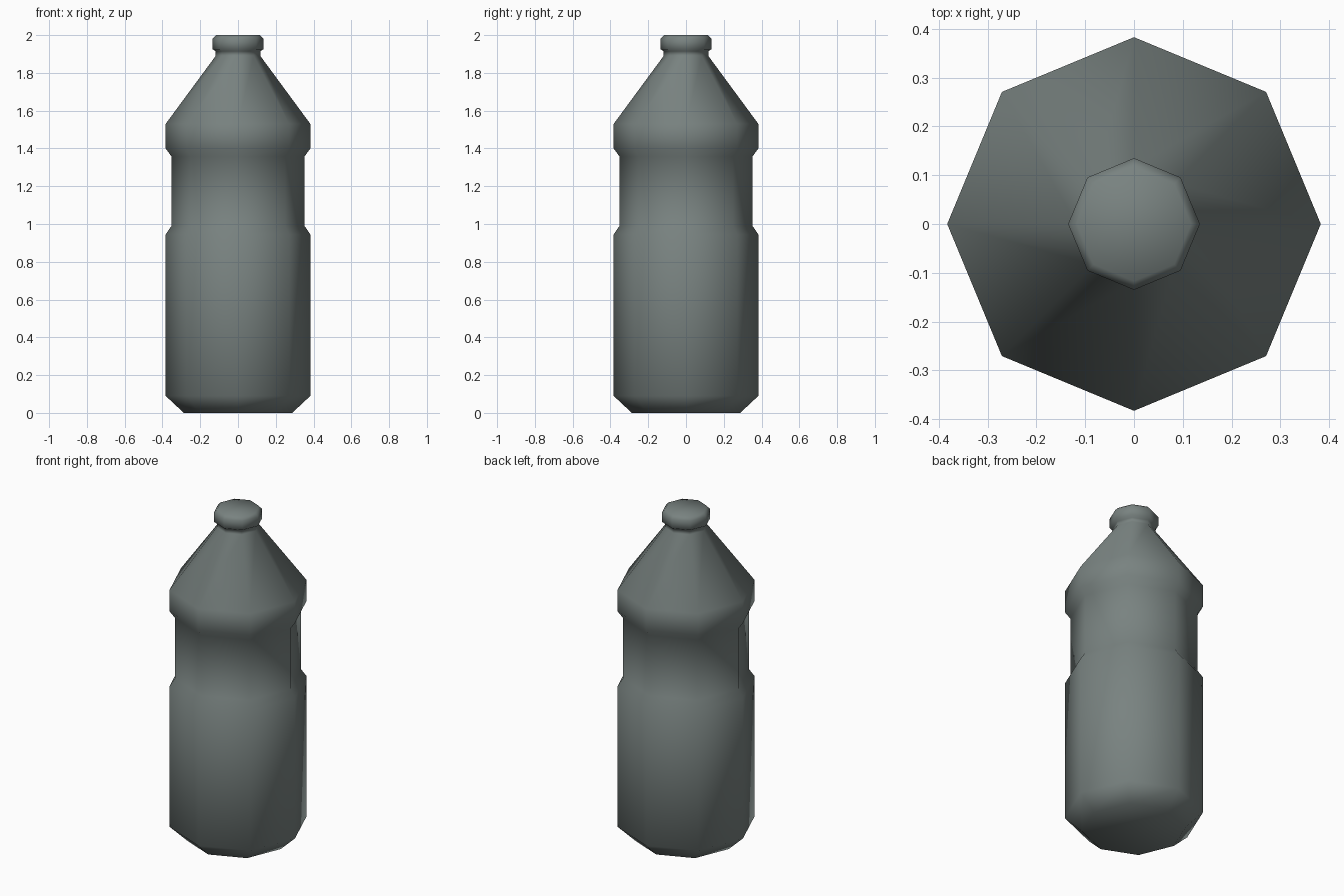
import bpy, bmesh, math

if "Cube" in bpy.data.objects:
    bpy.data.objects.remove(bpy.data.objects["Cube"])

SIDES = 8

grey = bpy.data.materials.new("grey_green_plastic")
grey.diffuse_color = (0.19, 0.225, 0.217, 1)
grey.use_nodes = True
grey.node_tree.nodes["Principled BSDF"].inputs["Base Color"].default_value = grey.diffuse_color


def lathe(name, profile):
    """Closed eight-sided turned solid from (radius, height) pairs."""
    bm = bmesh.new()
    rings = []
    for r, z in profile:
        rings.append([bm.verts.new((r * math.cos(math.tau * i / SIDES),
                                    r * math.sin(math.tau * i / SIDES), z))
                      for i in range(SIDES)])
    for low, high in zip(rings, rings[1:]):
        for i in range(SIDES):
            j = (i + 1) % SIDES
            bm.faces.new((low[i], low[j], high[j], high[i]))
    bm.faces.new(rings[0][::-1])
    bm.faces.new(rings[-1])
    for f in bm.faces:
        f.smooth = True
    mesh = bpy.data.meshes.new(name)
    bm.to_mesh(mesh)
    bm.free()
    mesh.materials.append(grey)
    ob = bpy.data.objects.new(name, mesh)
    bpy.context.collection.objects.link(ob)
    return ob


# bottle: chamfered base, lower body, recessed label band, shoulder, neck, cap
lathe("bottle", [
    (0.287, 0.0), (0.383, 0.09),
    (0.383, 0.945), (0.352, 0.99),
    (0.352, 1.357), (0.383, 1.40),
    (0.383, 1.53), (0.118, 1.89),
    (0.118, 1.915), (0.135, 1.925),
    (0.135, 1.98), (0.117, 2.0),
])
